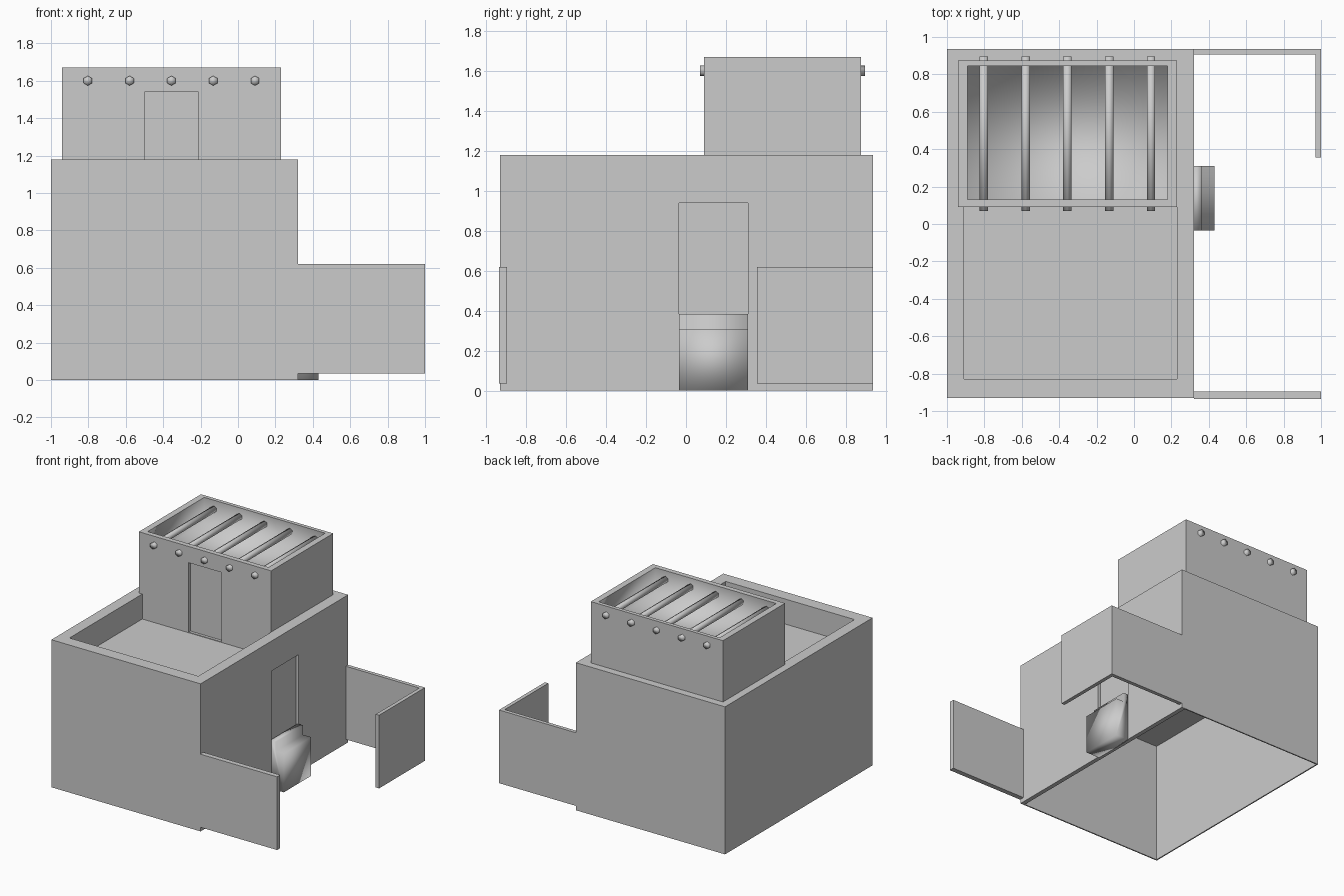
import bpy
import bmesh
from mathutils import Matrix, Vector

cube = bpy.data.objects.get("Cube")
if cube:
    bpy.data.objects.remove(cube, do_unlink=True)

# Single plaster colour
plaster = bpy.data.materials.new("grey plaster")
plaster.use_nodes = True
colour = (0.6, 0.6, 0.6, 1)
plaster.diffuse_color = colour
plaster.node_tree.nodes["Principled BSDF"].inputs["Base Color"].default_value = colour


def finish(name, bm, smooth=False):
    bmesh.ops.recalc_face_normals(bm, faces=bm.faces)
    for f in bm.faces:
        f.smooth = smooth
    mesh = bpy.data.meshes.new(name)
    bm.to_mesh(mesh)
    bm.free()
    mesh.materials.append(plaster)
    obj = bpy.data.objects.new(name, mesh)
    bpy.context.collection.objects.link(obj)
    return obj


def box(name, x, y, z):
    """Axis-aligned box from (min, max) pairs."""
    bm = bmesh.new()
    size = [b - a for a, b in (x, y, z)]
    mid = [(a + b) / 2 for a, b in (x, y, z)]
    bmesh.ops.create_cube(bm, size=1, matrix=Matrix.Translation(mid) @ Matrix.Diagonal((*size, 1)))
    return finish(name, bm)


def carve(target, *spans):
    """Cut box-shaped hollows out of a part."""
    for span in spans:
        cutter = box("cutter", *span)
        cutter.hide_render = True
        mod = target.modifiers.new("hollow", "BOOLEAN")
        mod.operation = "DIFFERENCE"
        mod.solver = "EXACT"
        mod.object = cutter
        bpy.context.view_layer.update()
        with bpy.context.temp_override(object=target, active_object=target):
            bpy.ops.object.modifier_apply(modifier=mod.name)
        bpy.data.objects.remove(cutter, do_unlink=True)


FLOOR = 0.98

# Lower storey: sunken terrace, open underside, recessed side doorway
lower = box("lower_storey", (-1, 0.32), (-0.93, 0.935), (0, 1.18))
carve(lower,
      ((-0.91, 0.23), (-0.83, 0.5), (FLOOR, 1.3)),
      ((-0.99, 0.285), (-0.92, 0.925), (-0.1, FLOOR - 0.01)),
      ((0.297, 0.4), (-0.035, 0.31), (0.3, 0.94)))

# Upper storey: sunken roof and recessed doorway
upper = box("upper_storey", (-0.94, 0.23), (0.09, 0.875), (FLOOR, 1.67))
roof = ((-0.89, 0.18), (0.13, 0.845), (1.47, 1.8))
carve(upper, roof, ((-0.5, -0.21), (0, 0.113), (FLOOR + 0.005, 1.54)))

# Soft shading inside the roof well
(x0, x1), (y0, y1), (z0, z1) = roof
for face in upper.data.polygons:
    c = Vector(face.center)
    inside = x0 - 0.01 < c.x < x1 + 0.01 and y0 - 0.01 < c.y < y1 + 0.01
    face.use_smooth = inside and 1.46 < c.z < 1.66

# Hexagonal roof beams poking through the front and back walls
for i in range(5):
    bm = bmesh.new()
    place = Matrix.Translation((-0.803 + 0.2235 * i, 0.4825, 1.6)) @ Matrix.Rotation(1.5708, 4, "X")
    bmesh.ops.create_cone(bm, cap_ends=True, segments=6, radius1=0.026, radius2=0.026,
                          depth=0.825, matrix=place)
    finish(f"roof_beam_{i + 1}", bm, smooth=True)

# Two steps at the side doorway
bm = bmesh.new()
profile = [(0.31, 0), (0.43, 0), (0.43, 0.31), (0.36, 0.31), (0.36, 0.385), (0.31, 0.385)]
side = bm.faces.new([bm.verts.new((x, -0.035, z)) for x, z in profile])
push = bmesh.ops.extrude_face_region(bm, geom=[side])["geom"]
bmesh.ops.translate(bm, vec=(0, 0.345, 0), verts=[v for v in push if isinstance(v, bmesh.types.BMVert)])
finish("door_steps", bm, smooth=True)

# Yard walls
YARD = (0.035, 0.62)
box("yard_front_wall", (0.32, 1), (-0.935, -0.895), YARD)
box("yard_back_wall", (0.32, 1), (0.905, 0.935), YARD)
box("yard_end_wall", (0.97, 1), (0.355, 0.905), YARD)
